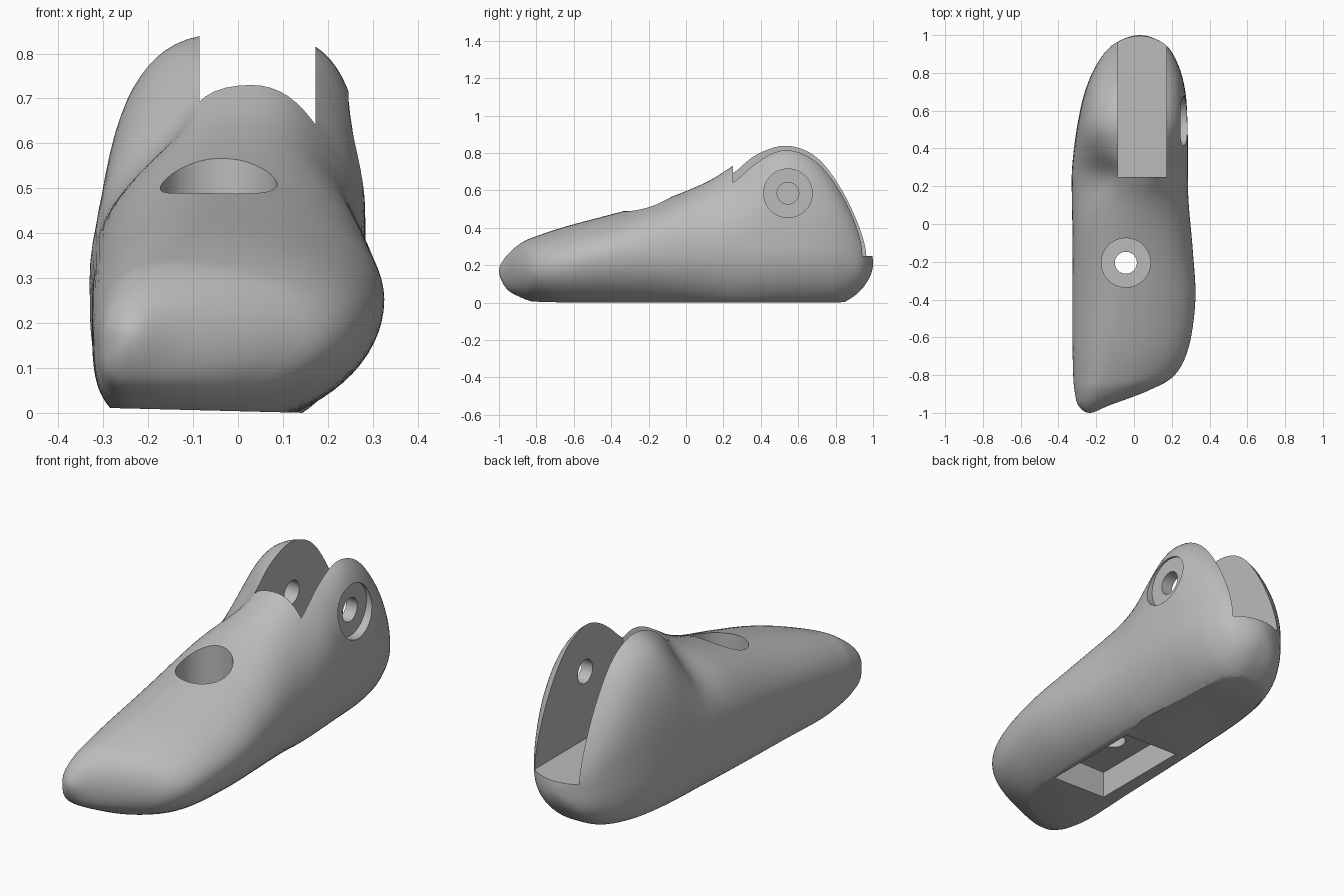
import bpy, bmesh, math
from mathutils import Vector

cube = bpy.data.objects.get("Cube")
if cube:
    bpy.data.objects.remove(cube, do_unlink=True)

grey = bpy.data.materials.new("plain grey")
grey.use_nodes = True
COLOUR = (0.5, 0.5, 0.5, 1)
grey.diffuse_color = COLOUR
grey.node_tree.nodes["Principled BSDF"].inputs["Base Color"].default_value = COLOUR

# Stations from toe to heel: y, low-x edge, high-x edge, crest x,
# top z, bottom z, widest z, upper squareness at low x and at high x
ROWS = [
    (-1.00, -.235, -.235, -.235, .17, .17, .17, 2, 2),
    (-.96, -.295, -.13, -.22, .25, .075, .165, 2, 2),
    (-.88, -.315, .08, -.18, .32, .027, .17, 2, 2),
    (-.80, -.322, .215, -.15, .355, 0, .18, 2, 2),
    (-.65, -.325, .29, -.11, .405, -.03, .21, 2, 2),
    (-.40, -.325, .325, -.07, .472, -.035, .25, 2, 2),
    (-.15, -.325, .312, -.04, .54, -.035, .26, 2.2, 2.2),
    (.10, -.328, .29, 0, .64, -.035, .28, 2, 2),
    (.25, -.33, .285, .03, .73, -.035, .30, 2, 2),
    (.38, -.32, .285, .02, .81, -.035, .30, 2.3, 2.5),
    (.54, -.297, .283, 0, .845, -.035, .30, 2.8, 3.5),
    (.70, -.26, .272, 0, .785, -.03, .30, 2.7, 3.3),
    (.84, -.20, .235, .02, .61, 0, .28, 2.6, 3),
    (.95, -.11, .165, .03, .385, .085, .23, 2.4, 2.5),
    (1.00, .03, .03, .03, .21, .21, .21, 2.2, 2.2),
]
STEPS, SIDES = 7, 72


def mirrored(row):
    """Station continuing past a closed tip, so the tip is round."""
    y, xl, xr, xa, zt, zb, *rest = row
    return (y, xr, xl, xa, zb, zt, *rest)


def stations():
    pts = [mirrored(ROWS[1])] + ROWS + [mirrored(ROWS[-2])]
    for i in range(1, len(pts) - 2):
        for s in range(STEPS):
            t = s / STEPS
            yield [0.5 * (2 * b + (c - a) * t + (2 * a - 5 * b + 4 * c - d) * t ** 2
                          + (3 * b - a - 3 * c + d) * t ** 3)
                   for a, b, c, d in zip(*pts[i - 1:i + 3])]


def section(row):
    y, xl, xr, xa, zt, zb, zw, nl, nr = row
    # Hollow either side of the ankle crest
    hollow = 1.8 * math.exp(-((y - .25) / .13) ** 2)
    for k in range(SIDES):
        a = math.tau * k / SIDES
        c, s = math.cos(a), math.sin(a)
        upper, lower, edge = (nr, 2, xr) if c >= 0 else (nl, 3.5, xl)
        power = 2 / (upper if s >= 0 else lower)
        u, v = abs(c) ** power, abs(s) ** power
        if s > 0:
            u *= 1 - hollow * (0.3 if c > 0 else 1) * c ** 2 * s ** 4
        yield (xa + u * (edge - xa), y, zw + v * ((zt if s >= 0 else zb) - zw))


# Foot body, lofted then trimmed flat underneath
bm = bmesh.new()
rings = [[bm.verts.new(p) for p in section(r)] for r in list(stations())[1:]]
tips = [bm.verts.new((r[1], r[0], r[4])) for r in (ROWS[0], ROWS[-1])]
for k in range(SIDES):
    j = (k + 1) % SIDES
    for a, b in zip(rings, rings[1:]):
        bm.faces.new((a[k], a[j], b[j], b[k]))
    bm.faces.new((tips[0], rings[0][j], rings[0][k]))
    bm.faces.new((tips[1], rings[-1][k], rings[-1][j]))
bmesh.ops.bisect_plane(bm, geom=bm.verts[:] + bm.edges[:] + bm.faces[:],
                       plane_co=(.15, 0, 0), plane_no=(.025, 0, 1), clear_inner=True)
edges = [e for e in bm.edges if e.is_boundary]
bmesh.ops.contextual_create(bm, geom=edges)
bmesh.ops.recalc_face_normals(bm, faces=bm.faces)
mesh = bpy.data.meshes.new("foot_body")
bm.to_mesh(mesh)
bm.free()
foot = bpy.data.objects.new("foot_body", mesh)
bpy.context.collection.objects.link(foot)
mesh.materials.append(grey)


def carve(cutter, name):
    """Cut the current shape out of the foot."""
    cutter.name = name
    cutter.hide_render = True
    cutter.data.materials.append(grey)
    mod = foot.modifiers.new(name, 'BOOLEAN')
    mod.operation, mod.solver, mod.object = 'DIFFERENCE', 'EXACT', cutter
    bpy.context.view_layer.objects.active = foot
    bpy.ops.object.modifier_apply(modifier=name)
    bpy.data.objects.remove(cutter, do_unlink=True)


def carve_box(name, low, high):
    low, high = Vector(low), Vector(high)
    bpy.ops.mesh.primitive_cube_add(size=1, location=(low + high) / 2)
    box = bpy.context.object
    for v in box.data.vertices:
        v.co *= high - low
    carve(box, name)


def carve_bore(name, start, end, radius):
    start, end = Vector(start), Vector(end)
    axis = end - start
    bpy.ops.mesh.primitive_cylinder_add(
        vertices=64, radius=radius, depth=axis.length, location=(start + end) / 2,
        rotation=axis.to_track_quat('Z', 'Y').to_euler())
    carve(bpy.context.object, name)


# Ankle slot, pivot bore and its recess
carve_box("ankle_slot", (-.086, .25, .25), (.173, 1.2, 1.2))
carve_bore("pivot_bore", (-.2, .545, .585), (.6, .545, .585), .058)
carve_bore("pivot_recess", (.235, .545, .585), (.6, .545, .585), .13)

# Instep bolt hole and sole pocket
carve_bore("bolt_recess", (-.043, -.205, .27), (-.043, -.205, 1), .13)
carve_bore("bolt_hole", (-.043, -.205, -.2), (-.043, -.205, .5), .058)
carve_box("sole_pocket", (-.2, -.465, -.2), (.105, .07, .145))

bpy.ops.object.select_all(action='DESELECT')
foot.select_set(True)
bpy.context.view_layer.objects.active = foot
bpy.ops.object.shade_smooth_by_angle(angle=math.radians(32))
